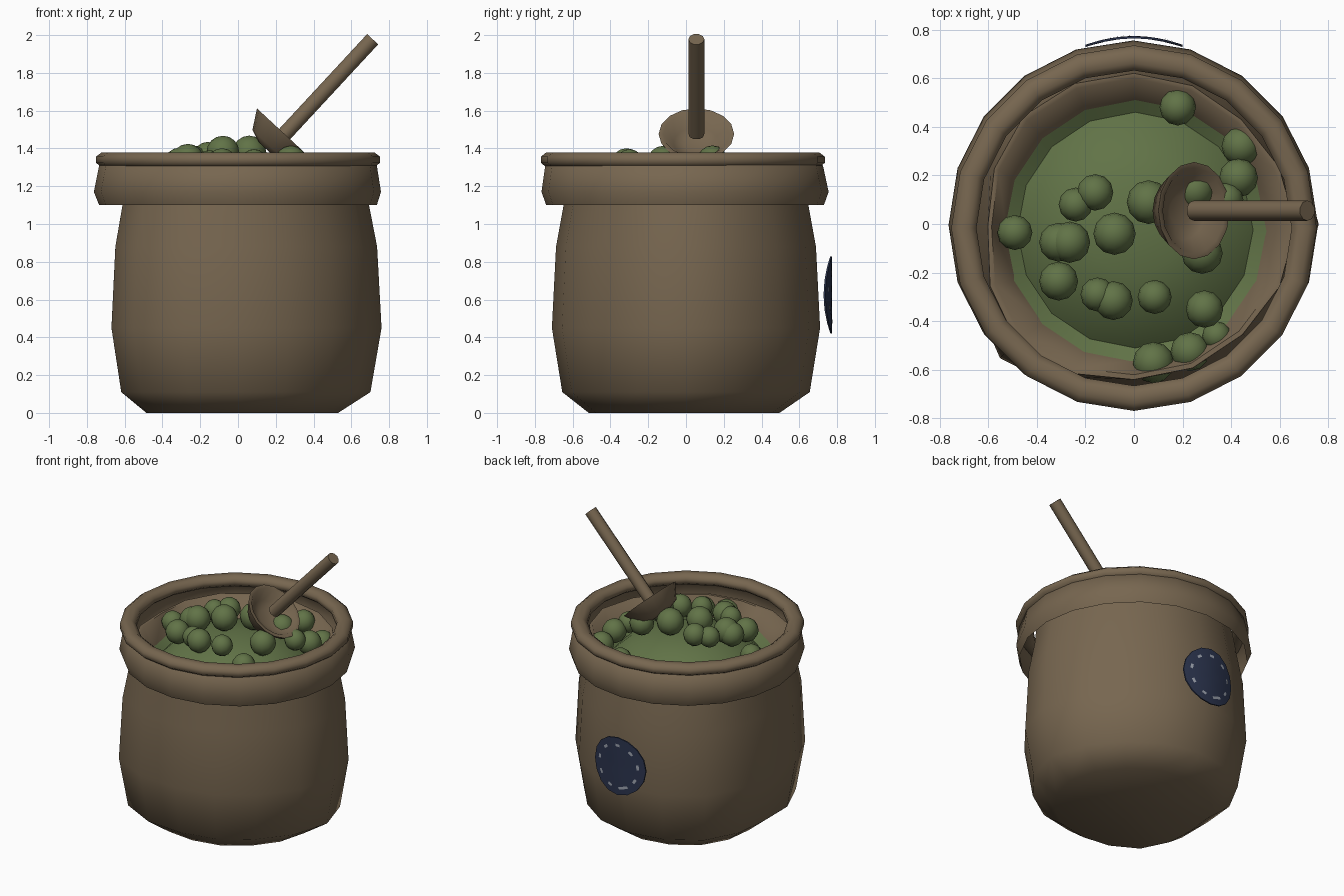
import bpy, bmesh, math
from mathutils import Vector, Matrix

if "Cube" in bpy.data.objects:
    bpy.data.objects.remove(bpy.data.objects["Cube"])


def material(name, rgb):
    m = bpy.data.materials.new(name)
    m.diffuse_color = (*rgb, 1)
    m.use_nodes = True
    m.node_tree.nodes["Principled BSDF"].inputs["Base Color"].default_value = m.diffuse_color
    return m


BROWN = material("sack brown", (0.185, 0.134, 0.08))
GREEN = material("pea green", (0.12, 0.172, 0.063))
NAVY = material("navy", (0.024, 0.034, 0.075))
PALE = material("pale grey", (0.33, 0.36, 0.42))


def finish(name, bm, mat, angle=60, fix=True):
    if fix:
        bmesh.ops.recalc_face_normals(bm, faces=bm.faces)
    me = bpy.data.meshes.new(name)
    bm.to_mesh(me)
    bm.free()
    me.materials.append(mat)
    ob = bpy.data.objects.new(name, me)
    bpy.context.collection.objects.link(ob)
    bpy.ops.object.select_all(action='DESELECT')
    ob.select_set(True)
    bpy.context.view_layer.objects.active = ob
    bpy.ops.object.shade_smooth_by_angle(angle=math.radians(angle))
    return ob


def lathe(name, profile, sides, mat, matrix=Matrix(), closed=False, angle=60, lump=None):
    """Revolve (radius, z, centre x, centre y, lumpiness) points around z."""
    bm = bmesh.new()
    rings = []
    for p in profile:
        r, z, cx, cy, k = (tuple(p) + (0, 0, 0, 0))[:5]
        if r == 0:
            rings.append([bm.verts.new((cx, cy, z))] * sides)
            continue
        ring = []
        for i in range(sides):
            a = 2 * math.pi * i / sides
            s = r * (1 + k * (lump(a) - 1)) if lump else r
            ring.append(bm.verts.new((cx + s * math.cos(a), cy + s * math.sin(a), z)))
        rings.append(ring)
    pairs = list(zip(rings, rings[1:]))
    if closed:
        pairs.append((rings[-1], rings[0]))
    for a, b in pairs:
        for i in range(sides):
            j = (i + 1) % sides
            bm.faces.new(list(dict.fromkeys([a[i], a[j], b[j], b[i]])))
    bm.transform(matrix)
    return finish(name, bm, mat, angle)


# Uneven outline of the sack: radius every 45 degrees, relative to 0.71
OUTLINE = [0.76, 0.70, 0.71, 0.727, 0.67, 0.78, 0.71, 0.71]


def sack_lump(a):
    t = a / (math.pi / 4)
    i = int(t + 1e-6)
    f = t - i
    return ((1 - f) * OUTLINE[i % 8] + f * OUTLINE[(i + 1) % 8]) / 0.71


# Sack body with a sloping inner lip
lathe("sack_body", [(0, 0, 0, -0.01), (0.505, 0, 0, -0.01, .7), (0.655, 0.11, 0, 0, 1),
                    (0.71, 0.45, 0, 0, 1), (0.688, 0.88, 0, 0, 1), (0.648, 1.1, 0, 0, 1),
                    (0.63, 1.27, 0, -0.01, .8), (0.61, 1.27, 0, -0.01, .7),
                    (0.53, 1.13, 0.005, -0.03, 0)],
      16, BROWN, lump=sack_lump)

# Folded cuff and rolled rim
lathe("cuff", [(0.735, 1.1, 0, -0.005), (0.76, 1.17, -0.003, -0.005),
               (0.735, 1.31, 0, -0.01), (0.69, 1.33, 0, -0.015)], 20, BROWN)
rim = [(0.7 + 0.056 * math.cos(a), 1.34 + 0.043 * math.sin(a), 0, -0.017)
       for a in (2 * math.pi * k / 8 + math.pi / 8 for k in range(8))]
lathe("rolled_rim", rim, 20, BROWN, closed=True)

# Mound of peas filling the sack, with an upturned edge
lathe("pea_mound", [(0, 1.30), (0.2, 1.28, 0, -0.01), (0.37, 1.22, 0, -0.02),
                    (0.485, 1.11, 0.005, -0.025), (0.54, 1.145, 0.005, -0.03)],
      16, GREEN, angle=35)

# Loose peas: x, y, radius
PEAS = [(0.18, 0.48, .075), (0.44, 0.32, .08), (0.43, 0.19, .08), (0.38, 0.1, .07),
        (0.06, 0.09, .09), (-0.16, 0.13, .075), (-0.24, 0.08, .07), (-0.49, -0.035, .072),
        (-0.08, -0.04, .087), (-0.31, -0.075, .08), (-0.265, -0.075, .085),
        (-0.31, -0.235, .08), (-0.15, -0.29, .07), (-0.085, -0.315, .08),
        (0.085, -0.3, .07), (0.28, -0.12, .085), (0.29, -0.35, .077), (0.34, -0.46, .06),
        (0.23, -0.525, .08), (0.08, -0.57, .085), (0.25, 0.14, .08)]
bm = bmesh.new()
for x, y, r in PEAS:
    z = 1.385 - 0.6 * (x * x + y * y)
    bmesh.ops.create_uvsphere(bm, u_segments=12, v_segments=8, radius=r,
                              matrix=Matrix.Translation((x, y, z)))
finish("peas", bm, GREEN, 50)

# Ladle: hollow bowl and handle sharing one tilted axis
axis = Vector((0.68, 0, 0.733)).normalized()
tilt = Matrix.Translation((0.247, 0.055, 1.476)) @ axis.to_track_quat('Z', 'Y').to_matrix().to_4x4()
lathe("ladle_bowl", [(0, -0.125), (0.07, -0.125), (0.14, -0.1), (0.2, 0), (0.175, 0),
                     (0.12, -0.065), (0.06, -0.085), (0, -0.085)], 16, BROWN, tilt)
lathe("ladle_handle", [(0, 0), (0.042, 0), (0.042, 0.685), (0, 0.685)], 10, BROWN, tilt)


# Badge wrapped around the back of the sack
def badge_y(x):
    return 0.764 - 0.9 * x * x


bm = bmesh.new()
N = 16
layers = []
for off in (0.0, 0.009):
    rows = [[bm.verts.new((0, badge_y(0) + off, 0.625))] * N]
    for r in (0.07, 0.14, 0.2):
        row = []
        for i in range(N):
            a = 2 * math.pi * i / N
            x, z = r * math.cos(a), r * math.sin(a) * 1.02
            row.append(bm.verts.new((x, badge_y(x) + off, 0.625 + z)))
        rows.append(row)
    layers.append(rows)
strips = [(rows[k], rows[k + 1]) for rows in layers for k in range(3)]
strips.append((layers[0][3], layers[1][3]))
for a, b in strips:
    for i in range(N):
        j = (i + 1) % N
        bm.faces.new(list(dict.fromkeys([a[i], a[j], b[j], b[i]])))
finish("back_badge", bm, NAVY)

# Ring of small pale marks on the badge
bm = bmesh.new()
for k in range(9):
    a = 2 * math.pi * (k + 0.3) / 9
    half = 0.035 if k == 6 else 0.016
    quad = []
    for dt, dr in ((-half, -.009), (half, -.009), (half, .009), (-half, .009)):
        r = 0.15 + dr
        x = r * math.cos(a) - dt * math.sin(a)
        z = r * math.sin(a) + dt * math.cos(a)
        quad.append(bm.verts.new((x, badge_y(x) + 0.013, 0.625 + z)))
    bm.faces.new(quad)
for f in bm.faces:
    f.normal_update()
    if f.normal.y < 0:
        f.normal_flip()
finish("badge_marks", bm, PALE, fix=False)
